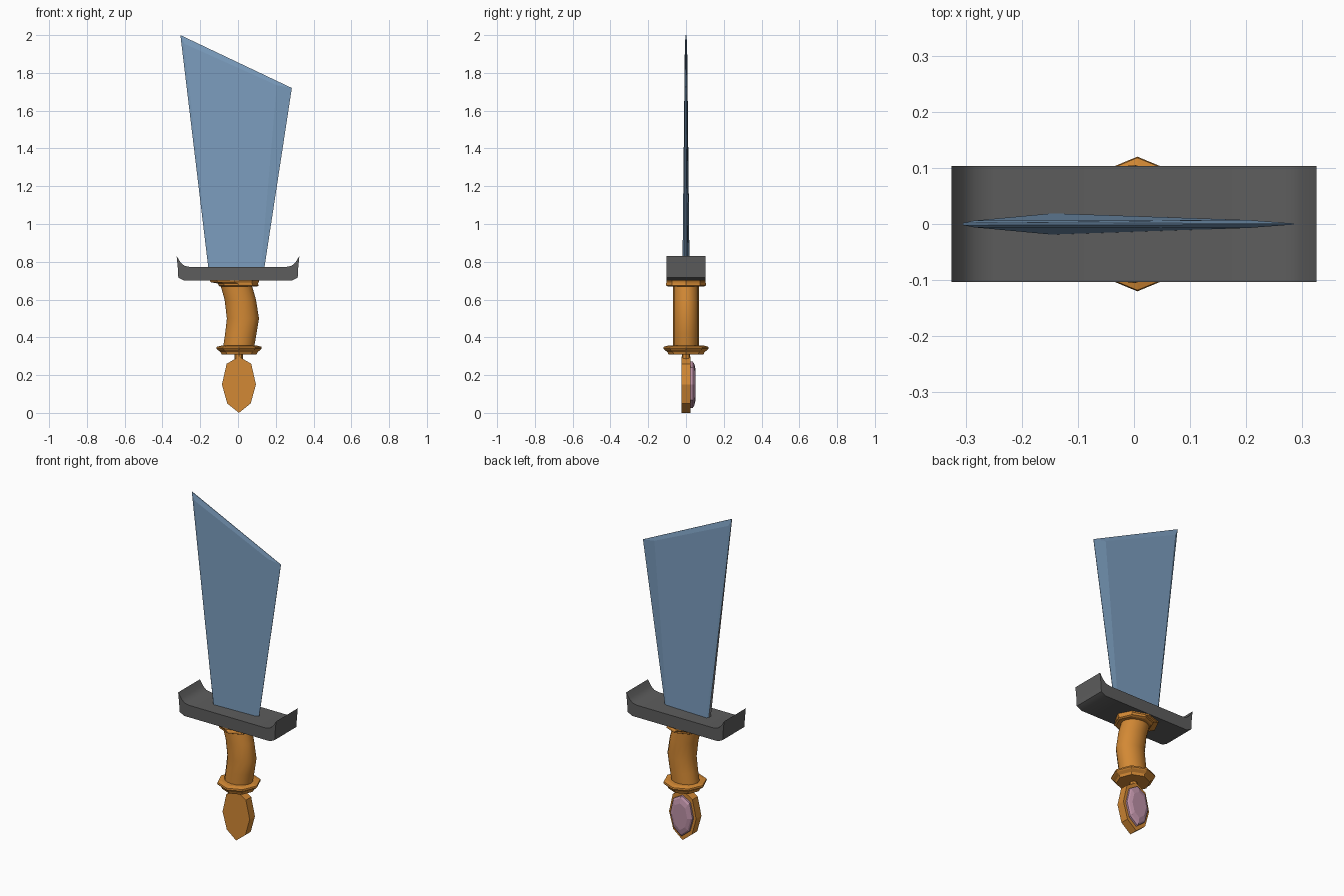
import bpy, bmesh, math

if "Cube" in bpy.data.objects:
    bpy.data.objects.remove(bpy.data.objects["Cube"])

def material(name, rgb):
    m = bpy.data.materials.new(name)
    m.diffuse_color = (*rgb, 1)
    m.use_nodes = True
    m.node_tree.nodes["Principled BSDF"].inputs["Base Color"].default_value = m.diffuse_color
    return m

STEEL = material("blue steel", (0.20, 0.34, 0.52))
SPINE = material("spine grey", (0.25, 0.25, 0.26))
IRON = material("dark iron", (0.11, 0.11, 0.11))
GOLD = material("orange gold", (0.65, 0.25, 0.035))
GEM = material("pink gem", (0.50, 0.28, 0.38))

def loft(name, loops, *mats, smooth=None):
    """Skin equal-sized closed loops of points and cap both ends."""
    bm = bmesh.new()
    rings = [[bm.verts.new(p) for p in loop] for loop in loops]
    n = len(rings[0])
    for a, b in zip(rings, rings[1:]):
        for i in range(n):
            j = (i + 1) % n
            bm.faces.new((a[i], a[j], b[j], b[i]))
    bm.faces.new(rings[0][::-1])
    bm.faces.new(rings[-1])
    bmesh.ops.recalc_face_normals(bm, faces=bm.faces)
    me = bpy.data.meshes.new(name)
    bm.to_mesh(me)
    bm.free()
    for m in mats:
        me.materials.append(m)
    ob = bpy.data.objects.new(name, me)
    bpy.context.collection.objects.link(ob)
    if smooth:
        bpy.ops.object.select_all(action='DESELECT')
        ob.select_set(True)
        bpy.context.view_layer.objects.active = ob
        bpy.ops.object.shade_smooth_by_angle(angle=math.radians(smooth))
    return ob

def ring(n, cx, z, rx, ry):
    return [(cx + rx * math.cos(math.tau * i / n), ry * math.sin(math.tau * i / n), z)
            for i in range(n)]

def slab(profile, y, s=1.0, cx=0.0, cz=0.0):
    """Front-view profile placed at depth y, scaled about (cx, cz)."""
    return [(cx + (x - cx) * s, y, cz + (z - cz) * s) for x, z in profile]

# Blade: thin outline in the middle, thicker bevelled faces on both sides
outer = [(-0.155, 0.75, 0.010), (-0.305, 2.0, 0.002), (0.285, 1.72, 0.001), (0.137, 0.75, 0.001)]
inner = [(-0.145, 0.75, 0.019), (-0.285, 1.955, 0.006), (0.205, 1.735, 0.007), (0.12, 0.75, 0.010)]
blade = loft("blade", [[(x, s * t, z) for x, z, t in part]
                       for part, s in ((inner, -1), (outer, -1), (outer, 1), (inner, 1))],
             STEEL, SPINE)
for f in blade.data.polygons:
    if abs(f.normal.y) < 0.3 and f.normal.x < -0.9:
        f.material_index = 1

# Guard: mirrored profile with upturned ends
half = [(0.285, 0.70), (0.316, 0.716), (0.318, 0.76), (0.325, 0.83),
        (0.305, 0.798), (0.283, 0.778), (0.25, 0.772)]
guard_profile = half + [(-x, z) for x, z in reversed(half)]
loft("guard", [slab(guard_profile, y) for y in (-0.103, 0.103)], IRON, smooth=35)

# Grip: bent oval tube
loft("grip", [ring(16, *r) for r in (
    (0.002, 0.34, 0.082, 0.068), (0.015, 0.42, 0.083, 0.068), (0.026, 0.50, 0.085, 0.068),
    (0.012, 0.60, 0.083, 0.068), (-0.014, 0.69, 0.083, 0.068))], GOLD, smooth=40)

# Collars: octagonal mouldings above and below the grip
loft("upper_collar", [ring(8, *r) for r in (
    (0.003, 0.668, 0.098, 0.092), (0.003, 0.674, 0.106, 0.105), (0.0, 0.685, 0.106, 0.105),
    (-0.018, 0.692, 0.128, 0.103), (-0.018, 0.705, 0.132, 0.103))], GOLD)
loft("lower_collar", [ring(8, 0.006, z, r, r) for z, r in (
    (0.308, 0.092), (0.322, 0.098), (0.334, 0.114), (0.341, 0.120),
    (0.350, 0.118), (0.356, 0.095))], GOLD)

# Neck and pommel plate
loft("neck", [ring(8, 0.004, z, 0.022, 0.022) for z in (0.26, 0.315)], GOLD)
pommel = [(0.005, 0.0), (0.067, 0.05), (0.095, 0.15), (0.070, 0.26),
          (0.005, 0.298), (-0.060, 0.26), (-0.085, 0.15), (-0.057, 0.05)]
loft("pommel", [slab(pommel, y) for y in (-0.025, 0.025)], GOLD)

# Gem: faceted stone on the back of the pommel
loft("gem", [slab(pommel, y, s, 0.005, 0.15) for y, s in
             ((0.02, 0.82), (0.036, 0.82), (0.044, 0.74), (0.051, 0.54))], GEM)
